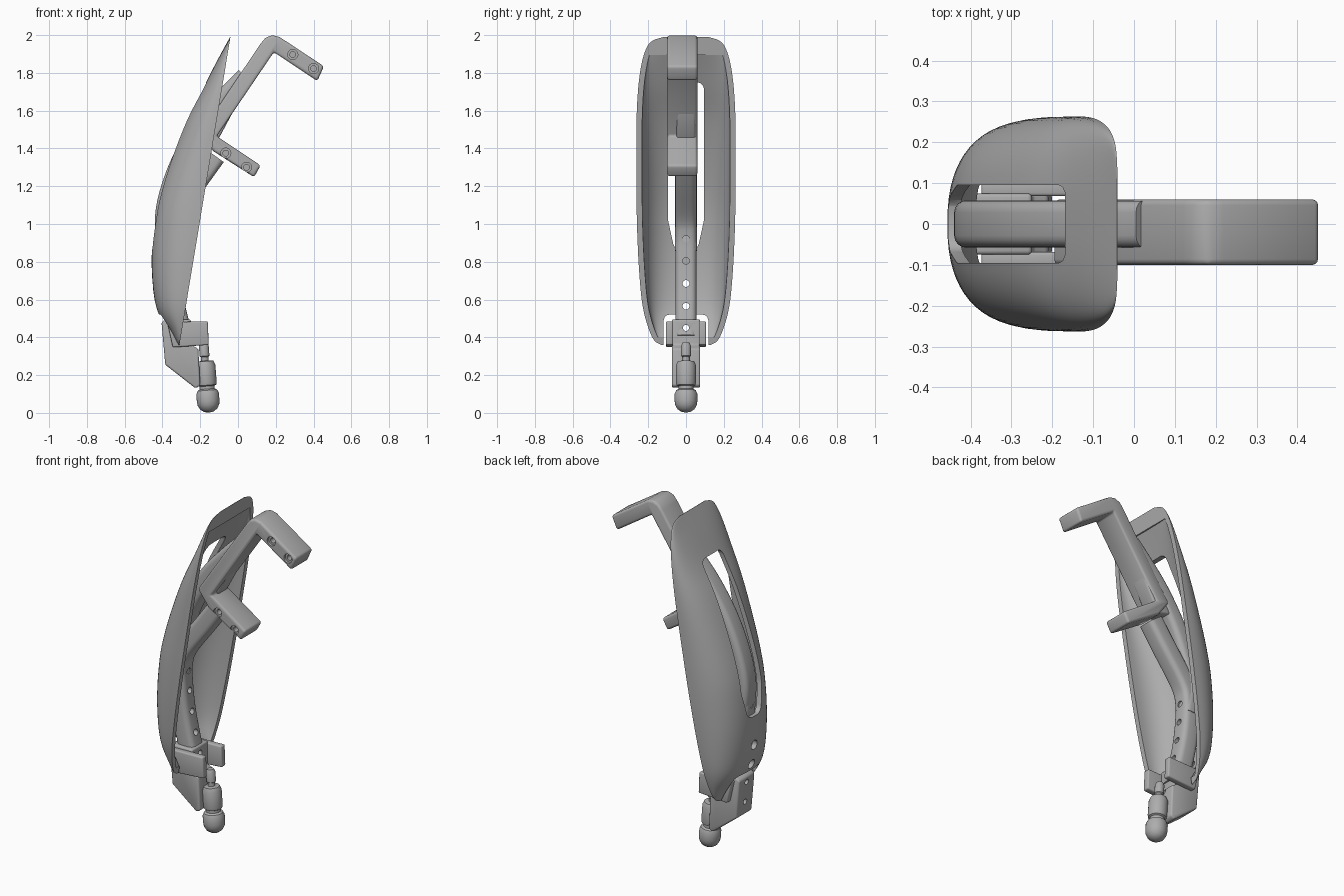
import bpy, bmesh, math
from mathutils import Vector, Matrix

cube = bpy.data.objects.get("Cube")
if cube:
    bpy.data.objects.remove(cube, do_unlink=True)

grey = bpy.data.materials.new("plain_grey")
grey.use_nodes = True
grey.diffuse_color = (0.42, 0.42, 0.42, 1)
grey.node_tree.nodes["Principled BSDF"].inputs["Base Color"].default_value = grey.diffuse_color


def activate(ob):
    bpy.ops.object.select_all(action="DESELECT")
    ob.select_set(True)
    bpy.context.view_layer.objects.active = ob


def apply_mod(ob, kind, **settings):
    activate(ob)
    mod = ob.modifiers.new(kind.lower(), kind)
    for key, value in settings.items():
        setattr(mod, key, value)
    bpy.ops.object.modifier_apply(modifier=mod.name)


def loft(name, rings):
    """Closed solid through rings of equal point count."""
    bm = bmesh.new()
    rows = [[bm.verts.new(p) for p in ring] for ring in rings]
    n = len(rows[0])
    for a, b in zip(rows, rows[1:]):
        for i in range(n):
            j = (i + 1) % n
            bm.faces.new((a[i], a[j], b[j], b[i]))
    bm.faces.new(rows[0][::-1])
    bm.faces.new(rows[-1])
    bmesh.ops.recalc_face_normals(bm, faces=bm.faces)
    mesh = bpy.data.meshes.new(name)
    bm.to_mesh(mesh)
    bm.free()
    mesh.materials.append(grey)
    ob = bpy.data.objects.new(name, mesh)
    bpy.context.collection.objects.link(ob)
    return ob


def prism(name, pts, axis, lo, hi, bevel=0.0, segments=3):
    """Outline extruded along x (points are y, z) or y (points are x, z)."""
    def place(p, h):
        return (h, p[0], p[1]) if axis == "x" else (p[0], h, p[1])
    ob = loft(name, [[place(p, h) for p in pts] for h in (lo, hi)])
    if bevel:
        apply_mod(ob, "BEVEL", width=bevel, segments=segments,
                  limit_method="ANGLE", angle_limit=math.radians(30))
    return ob


def rod(axis, centre, radius, lo, hi):
    circle = [(centre[0] + radius * math.cos(i * math.tau / 20),
               centre[1] + radius * math.sin(i * math.tau / 20)) for i in range(20)]
    return prism("cutter", circle, axis, lo, hi)


def cut(ob, cutters):
    for c in cutters:
        apply_mod(ob, "BOOLEAN", object=c, operation="DIFFERENCE", solver="EXACT")
        bpy.data.objects.remove(c, do_unlink=True)


def smooth_points(pts, steps):
    """Catmull-Rom curve through the points."""
    v = [Vector(p) for p in pts]
    v = [2 * v[0] - v[1]] + v + [2 * v[-1] - v[-2]]
    out = []
    for a, b, c, d in zip(v, v[1:], v[2:], v[3:]):
        for s in range(steps):
            t = s / steps
            out.append(0.5 * (2 * b + (c - a) * t + (2 * a - 5 * b + 4 * c - d) * t * t
                              + (3 * b - a - 3 * c + d) * t ** 3))
    return out + [v[-2]]


def bar(name, path, half_x, half_y, radius=0.03):
    """Rounded bar swept along an x, z path."""
    pts = smooth_points([(x, z, 0) for x, z in path], 6)
    section = []
    for k, (sx, sy) in enumerate(((1, 1), (-1, 1), (-1, -1), (1, -1))):
        for s in range(5):
            a = (k + s / 4) * math.pi / 2
            section.append((sx * (half_x - radius) + radius * math.cos(a),
                            sy * (half_y - radius) + radius * math.sin(a)))
    rings = []
    for i, p in enumerate(pts):
        t = (pts[min(i + 1, len(pts) - 1)] - pts[max(i - 1, 0)]).normalized()
        rings.append([(p.x + t.y * u, w, p.y - t.x * u) for u, w in section])
    return loft(name, rings)


# Shell: height, back x and half width, with a straight sloping rim
shell_rows = smooth_points([
    (.36, -.318, .13), (.38, -.33, .165), (.43, -.36, .192), (.52, -.418, .22),
    (.62, -.445, .237), (.78, -.457, .25), (.95, -.45, .258), (1.12, -.425, .262),
    (1.33, -.362, .263), (1.55, -.275, .262), (1.72, -.185, .253), (1.85, -.118, .235),
    (1.93, -.075, .21), (1.97, -.053, .178), (1.99, -.042, .12)], 4)


def shell_solid(name, inset, reach):
    rings = []
    for z, back, w in shell_rows:
        rim = -0.31 + (z - 0.36) * 0.1656
        depth, w = max(rim - back, 0.002) - inset, w - inset
        if depth < 0.002:
            continue
        ring = []
        for i in range(33):
            c, s = math.cos(i * math.pi / 32), max(math.sin(i * math.pi / 32), 0)
            ring.append((rim - depth * s ** 0.83, math.copysign(w * abs(c) ** 0.83, c), z))
        if reach:
            ring = [(rim + reach, w, z)] + ring + [(rim + reach, -w, z)]
        rings.append(ring)
    return loft(name, rings)


shell = shell_solid("shell", 0, 0)
slot = [(-.095, 1.75), (.095, 1.75), (.095, 1.02), (.06, .86), (-.06, .86), (-.095, 1.02)]
notch = [(-.118, .2), (.118, .2), (.118, .52), (-.118, .52)]
cut(shell, [shell_solid("cutter", 0.03, 0.1),
            prism("cutter", slot, "x", -0.7, 0.2, 0.035),
            prism("cutter", notch, "x", -0.7, 0.2, 0.03)]
    + [rod("x", (0, z), 0.028, -0.6, -0.36) for z in (.565, .685)])

# Main strut with its row of adjustment holes
strut = bar("main_strut", [(-.295, .4), (-.335, .565), (-.36, .69), (-.375, .82), (-.378, .94),
                           (-.345, 1.05), (-.21, 1.235), (-.12, 1.36)], 0.055, 0.055)
cut(strut, [rod("x", (0, z), 0.018, -0.6, -0.1) for z in (.45, .565, .685, .805, .92)])

# Curved outer bar running through the slot, with a web to the fork
bar("outer_bar", [(-.375, .86), (-.39, 1.03), (-.355, 1.2), (-.275, 1.39),
                  (-.165, 1.56), (-.05, 1.69), (.04, 1.78)], 0.05, 0.058)
prism("fork_web", [(-.22, 1.42), (-.17, 1.54), (-.04, 1.71), (.02, 1.75), (.02, 1.68), (-.13, 1.4)],
      "y", -0.05, 0.05, 0.012)

# C-shaped fork with two drilled arms
fork = prism("fork", [(.12, 1.955), (.145, 1.985), (.18, 2.0), (.22, 1.99), (.455, 1.835), (.42, 1.757),
                      (.19, 1.91), (-.112, 1.465), (.12, 1.31), (.085, 1.248), (-.13, 1.385),
                      (-.2, 1.48)], "y", -0.1, 0.06, 0.014)
bolts = [(.29, 1.897), (.4, 1.823), (-.065, 1.375), (.045, 1.3)]
cut(fork, [rod("y", p, r, -0.2, end) for p in bolts for r, end in ((.027, -.085), (.015, -.03))])

# Clamp block with two side jaws
clamp = prism("clamp_body", [(-.405, .48), (-.385, .255), (-.225, .13), (-.2, .145), (-.21, .34),
                             (-.25, .36), (-.25, .495), (-.385, .495)], "y", -0.075, 0.075, 0.01)
cut(clamp, [rod("x", (0, z), 0.016, -0.6, -0.1) for z in (.33, .45)])
jaw = [(-.375, .48), (-.16, .485), (-.155, .36), (-.345, .347)]
for side, lo in (("right", -0.107), ("left", 0.068)):
    prism(side + "_jaw", jaw, "y", lo, lo + 0.039, 0.008)

# Turned screw with rounded foot
profile = [(.001, 0), (.025, .004), (.045, .018), (.057, .04), (.06, .06), (.06, .1), (.052, .118),
           (.04, .125), (.04, .14), (.05, .145), (.053, .16), (.053, .25), (.044, .272), (.02, .275),
           (.02, .295), (.026, .3), (.026, .355), (.018, .372), (.001, .373)]
tilt = Matrix.Translation((-.153, 0, .002)) @ Matrix.Rotation(-0.08, 4, "Y")
loft("foot_screw", [[tilt @ Vector((r * math.cos(i * math.tau / 28), r * math.sin(i * math.tau / 28), z))
                     for i in range(28)] for r, z in profile])

for ob in list(bpy.context.scene.objects):
    if ob.type == "MESH" and grey.name in ob.data.materials:
        activate(ob)
        bpy.ops.object.shade_smooth_by_angle(angle=math.radians(35))
bpy.ops.object.select_all(action="DESELECT")
